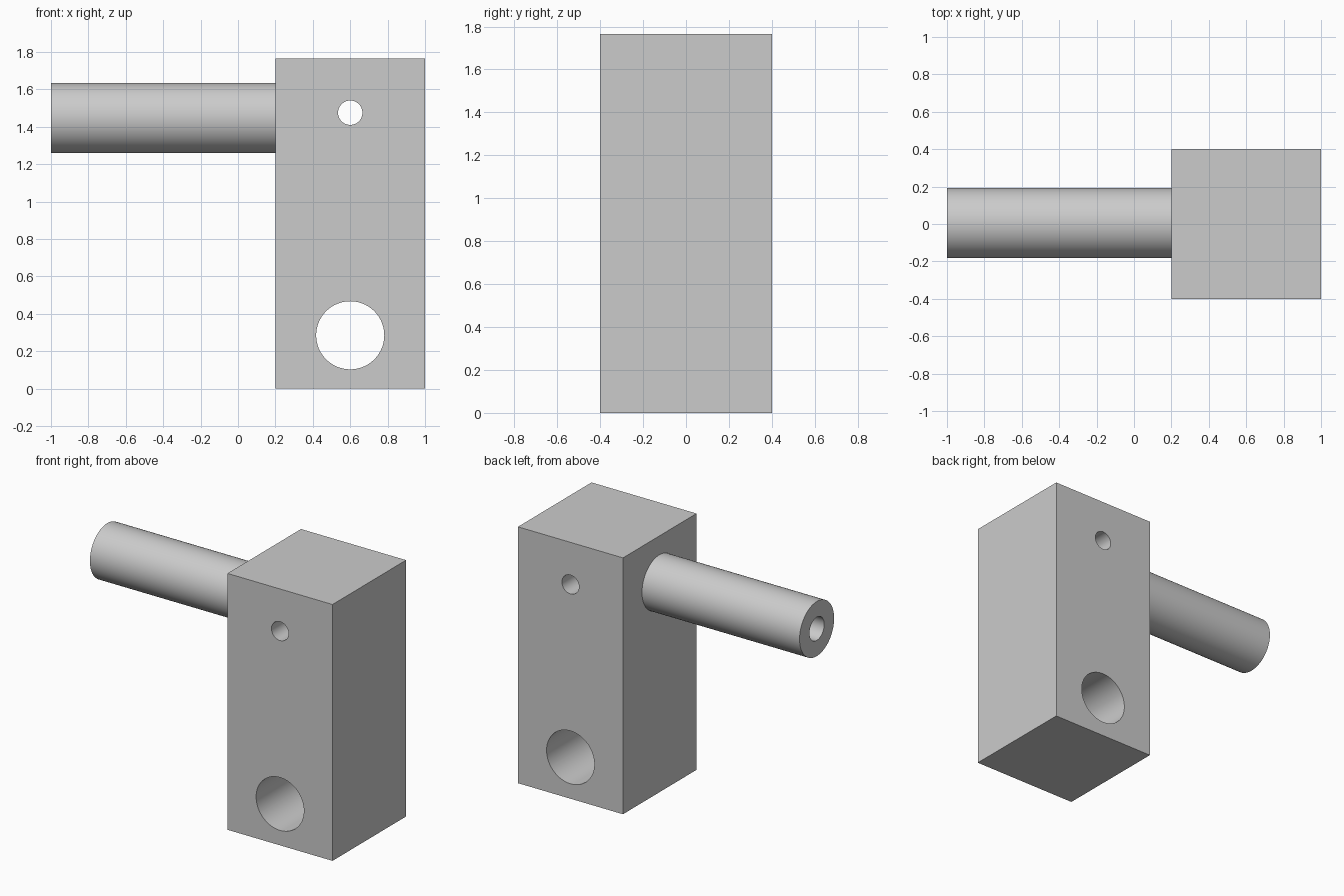
import bpy
import math

old = bpy.data.objects.get("Cube")
if old:
    bpy.data.objects.remove(old, do_unlink=True)

# Single plain grey finish
grey = bpy.data.materials.new("plain_grey")
grey.use_nodes = True
colour = (0.6, 0.6, 0.6, 1)
grey.diffuse_color = colour
grey.node_tree.nodes["Principled BSDF"].inputs["Base Color"].default_value = colour


def cylinder(name, radius, length, centre, axis):
    turn = {"x": (0, math.pi / 2, 0), "y": (math.pi / 2, 0, 0)}[axis]
    bpy.ops.mesh.primitive_cylinder_add(
        vertices=96, radius=radius, depth=length, location=centre, rotation=turn)
    obj = bpy.context.object
    obj.name = name
    obj.data.materials.append(grey)
    return obj


def drill(target, radius, length, centre, axis):
    cutter = cylinder("hole_cutter", radius, length, centre, axis)
    cutter.hide_render = True
    mod = target.modifiers.new("hole", "BOOLEAN")
    mod.operation = "DIFFERENCE"
    mod.solver = "EXACT"
    mod.object = cutter
    bpy.context.view_layer.objects.active = target
    bpy.ops.object.modifier_apply(modifier=mod.name)
    bpy.data.objects.remove(cutter, do_unlink=True)


def smooth(obj):
    bpy.ops.object.select_all(action="DESELECT")
    obj.select_set(True)
    bpy.context.view_layer.objects.active = obj
    bpy.ops.object.shade_smooth_by_angle(angle=math.radians(30))


# Upright block with a small and a large cross hole
height = 1.765
bpy.ops.mesh.primitive_cube_add(size=1, location=(0.6, 0, height / 2))
block = bpy.context.object
block.name = "block"
block.scale = (0.8, 0.8, height)
bpy.ops.object.transform_apply(location=False, rotation=False, scale=True)
block.data.materials.append(grey)
drill(block, 0.065, 1.2, (0.6, 0, 1.475), "y")
drill(block, 0.182, 1.2, (0.6, 0, 0.285), "y")
smooth(block)

# Hollow side shaft, bored from its free end to the block
shaft = cylinder("shaft", 0.188, 1.2, (-0.4, 0.005, 1.447), "x")
drill(shaft, 0.08, 1.3, (-0.4, 0.005, 1.447), "x")
smooth(shaft)
